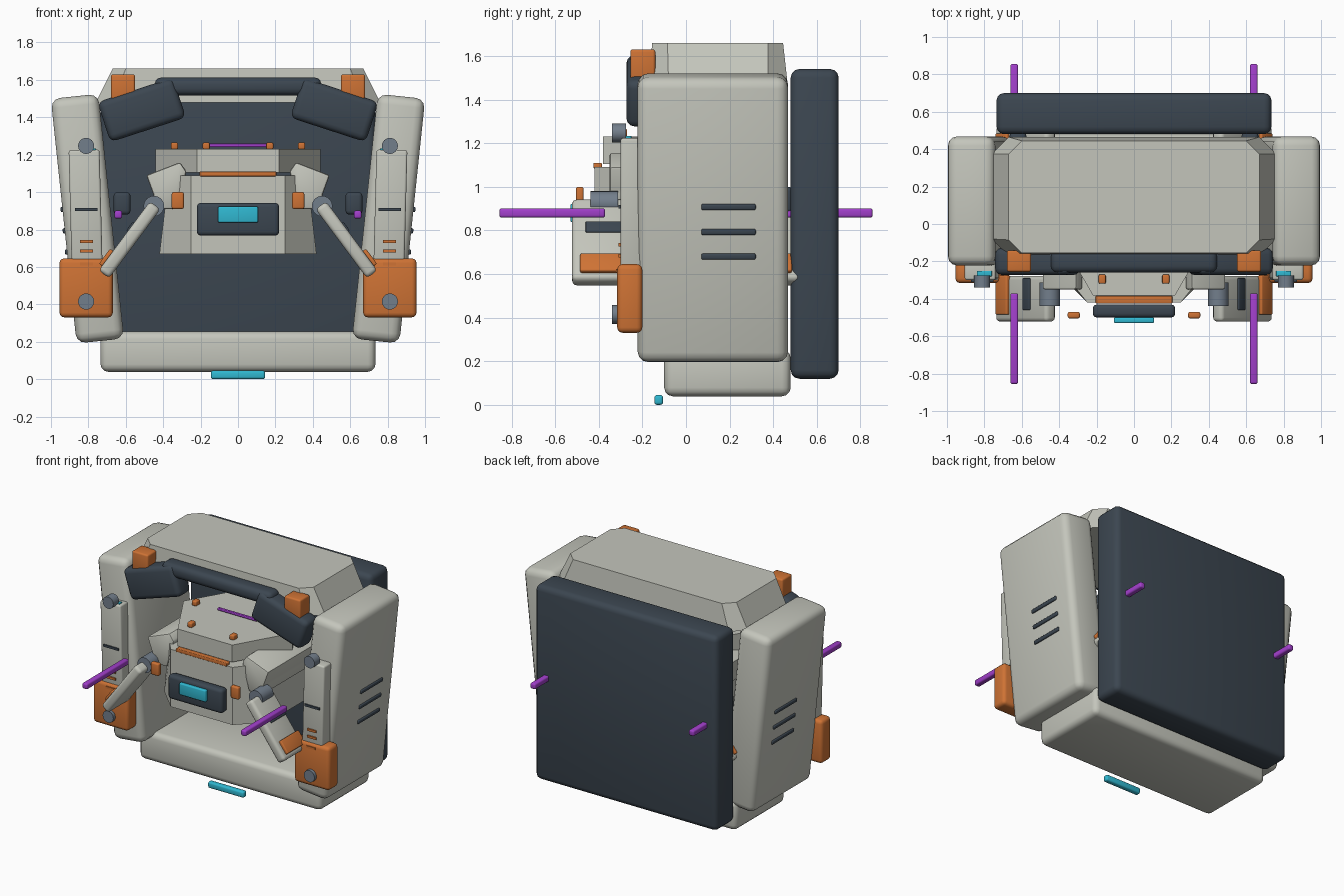
import bpy, bmesh, math
from mathutils import Matrix, Vector

if "Cube" in bpy.data.objects:
    bpy.data.objects.remove(bpy.data.objects["Cube"])


def material(name, rgb):
    m = bpy.data.materials.new(name)
    m.use_nodes = True
    m.diffuse_color = (*rgb, 1)
    m.node_tree.nodes["Principled BSDF"].inputs["Base Color"].default_value = (*rgb, 1)
    return m


shell = material("warm light grey", (0.55, 0.56, 0.50))
dark = material("dark slate", (0.045, 0.062, 0.082))
orange = material("orange", (0.62, 0.17, 0.035))
cyan = material("cyan", (0.03, 0.48, 0.64))
purple = material("purple", (0.36, 0.05, 0.60))
steel = material("steel blue grey", (0.17, 0.21, 0.26))


def finish(name, bm, mat, bevel=0, segments=3):
    """Round the edges, then turn the bmesh into an object."""
    bmesh.ops.recalc_face_normals(bm, faces=bm.faces)
    if bevel:
        bmesh.ops.bevel(bm, geom=bm.edges[:], offset=bevel, segments=segments,
                        profile=0.5, affect='EDGES', clamp_overlap=True)
    mesh = bpy.data.meshes.new(name)
    bm.to_mesh(mesh)
    bm.free()
    mesh.materials.append(mat)
    obj = bpy.data.objects.new(name, mesh)
    bpy.context.collection.objects.link(obj)
    bpy.ops.object.select_all(action='DESELECT')
    obj.select_set(True)
    bpy.context.view_layer.objects.active = obj
    bpy.ops.object.shade_smooth_by_angle(angle=math.radians(32))
    return obj


def box(name, centre, size, mat, bevel=0, tilt=0):
    """Box leaning by tilt degrees about the y axis."""
    bm = bmesh.new()
    bmesh.ops.create_cube(bm, size=1, matrix=Matrix.Diagonal((*size, 1)))
    obj = finish(name, bm, mat, bevel)
    obj.location = centre
    obj.rotation_euler.y = math.radians(tilt)
    return obj


def loft(name, lower, upper, mat, bevel=0):
    """Solid between two matching rings of points."""
    bm = bmesh.new()
    a = [bm.verts.new(p) for p in lower]
    b = [bm.verts.new(p) for p in upper]
    bm.faces.new(a)
    bm.faces.new(b)
    for i in range(len(a)):
        j = (i + 1) % len(a)
        bm.faces.new((a[i], a[j], b[j], b[i]))
    return finish(name, bm, mat, bevel, 2)


def cut_rect(hx, y0, y1, cx, cy, z):
    """Rectangle with cut corners, lying at height z."""
    return [(-hx + cx, y0, z), (hx - cx, y0, z), (hx, y0 + cy, z), (hx, y1 - cy, z),
            (hx - cx, y1, z), (-hx + cx, y1, z), (-hx, y1 - cy, z), (-hx, y0 + cy, z)]


def disc(name, centre, radius, depth, mat, sides=24, axis='Y'):
    bm = bmesh.new()
    turn = Matrix.Rotation(math.pi / 2, 4, 'X') if axis == 'Y' else Matrix.Rotation(math.pi / 2, 4, 'Z')
    bmesh.ops.create_cone(bm, cap_ends=True, segments=sides, radius1=radius,
                          radius2=radius, depth=depth, matrix=turn)
    obj = finish(name, bm, mat)
    obj.location = centre
    return obj


# Housing
box("base", (0, 0.19, 0.147), (1.47, 0.58, 0.215), shell, 0.04)
box("back_wall", (0, 0.59, 0.83), (1.47, 0.22, 1.42), dark, 0.04)
loft("roof", cut_rect(0.76, -0.17, 0.465, 0.09, 0.09, 1.48),
     cut_rect(0.67, -0.155, 0.445, 0.07, 0.07, 1.66), shell)
box("header_bar", (0, -0.2, 1.565), (0.89, 0.12, 0.095), dark, 0.035)
box("floor_light", (0, -0.125, 0.023), (0.29, 0.04, 0.045), cyan, 0.012)

# Central pod
loft("pod_body", cut_rect(0.42, -0.42, 0.42, 0.17, 0.17, 0.67),
     cut_rect(0.37, -0.42, 0.42, 0.12, 0.15, 1.09), shell)
disc("pod_top", (0, 0, 1.168), 0.44, 0.125, shell, 6, 'Z')
for s in (-1, 1):
    box("pod_seam", (0, s * 0.405, 1.097), (0.41, 0.04, 0.025), orange, 0.005)
box("pod_top_light", (0, 0, 1.25), (0.32, 0.02, 0.018), purple, 0.005)
for i in range(6):
    a = math.radians(60 * i)
    box("pod_peg", (0.34 * math.cos(a), 0.34 * math.sin(a), 1.247),
        (0.038, 0.05, 0.036), orange, 0.008)
box("chest_panel", (0, -0.465, 0.855), (0.44, 0.07, 0.175), dark, 0.022)
box("chest_screen", (0, -0.515, 0.88), (0.215, 0.03, 0.085), cyan, 0.008)

shoulder_profile = [(0.49, 1.09), (0.31, 1.16), (0.275, 1.11), (0.33, 0.91), (0.44, 0.91), (0.45, 0.98)]

for s in (-1, 1):
    side = "left" if s > 0 else "right"

    # Leaning side panel with vents
    lean = 6
    box(side + "_side_panel", (s * 0.805, 0.123, 0.858), (0.255, 0.69, 1.315), shell, 0.05, s * lean)
    for z in (0.68, 0.793, 0.907):
        x = 0.934 + (z - 0.858) * math.tan(math.radians(lean))
        box(side + "_vent", (s * x, 0.195, z), (0.02, 0.25, 0.028), dark, 0.008, s * lean)

    # Brow and cap
    box(side + "_brow", (s * 0.515, -0.2, 1.44), (0.425, 0.145, 0.225), dark, 0.035, s * 18)
    box(side + "_brow_cap", (s * 0.615, -0.198, 1.555), (0.13, 0.115, 0.15), orange, 0.012)

    # Strut on the front edge of the panel
    box(side + "_strut", (s * 0.815, -0.25, 0.92), (0.165, 0.1, 0.61), shell, 0.012, s * 1.5)
    box(side + "_strut_foot", (s * 0.812, -0.258, 0.488), (0.285, 0.115, 0.315), orange, 0.025)
    box(side + "_strut_light", (s * 0.8, -0.265, 1.228), (0.08, 0.03, 0.012), cyan, 0.003)
    box(side + "_strut_slit", (s * 0.812, -0.302, 0.908), (0.12, 0.014, 0.016), dark)
    for z in (0.615, 0.685, 0.735):
        box(side + "_strut_mark", (s * 0.81, -0.314 if z < 0.65 else -0.303, z),
            (0.07, 0.014, 0.016), orange)
    for z in (0.415, 1.247):
        disc(side + "_strut_bolt", (s * 0.812, -0.307, z), 0.043, 0.065, steel)

    # Shoulder running front to back through the pod
    loft(side + "_shoulder", [(s * x, -0.35, z) for x, z in shoulder_profile],
         [(s * x, 0.35, z) for x, z in shoulder_profile], shell, 0.012)
    box(side + "_chest_tab", (s * 0.322, -0.487, 0.955), (0.065, 0.035, 0.09), orange, 0.01)
    box(side + "_wall_bracket", (s * 0.62, 0.44, 0.94), (0.09, 0.1, 0.12), dark, 0.02)

    # Arms and rods, front and back
    angle = math.radians(-36.6)
    along = Vector((math.sin(angle), 0, math.cos(angle)))
    out = Vector((math.cos(angle), 0, -math.sin(angle)))
    for f in (-1, 1):
        end = side + ("_front_" if f < 0 else "_rear_")

        def on_arm(name, up, off, y, size, mat, bevel):
            p = Vector((0.58, 0, 0.745)) + along * up + out * off
            box(end + name, (s * p.x, f * y, p.z), size, mat, bevel, s * math.degrees(angle))

        disc(end + "elbow", (s * 0.45, f * 0.375, 0.925), 0.055, 0.125, steel)
        on_arm("forearm", 0, 0, 0.4, (0.07, 0.245, 0.46), shell, 0.022)
        on_arm("arm_slot", 0.06, 0.036, 0.375, (0.016, 0.17, 0.06), dark, 0.005)
        on_arm("arm_plate", -0.15, 0.04, 0.38, (0.03, 0.21, 0.1), orange, 0.008)
        box(end + "rod", (s * 0.64, f * 0.613, 0.88), (0.042, 0.485, 0.042), purple, 0.011)
